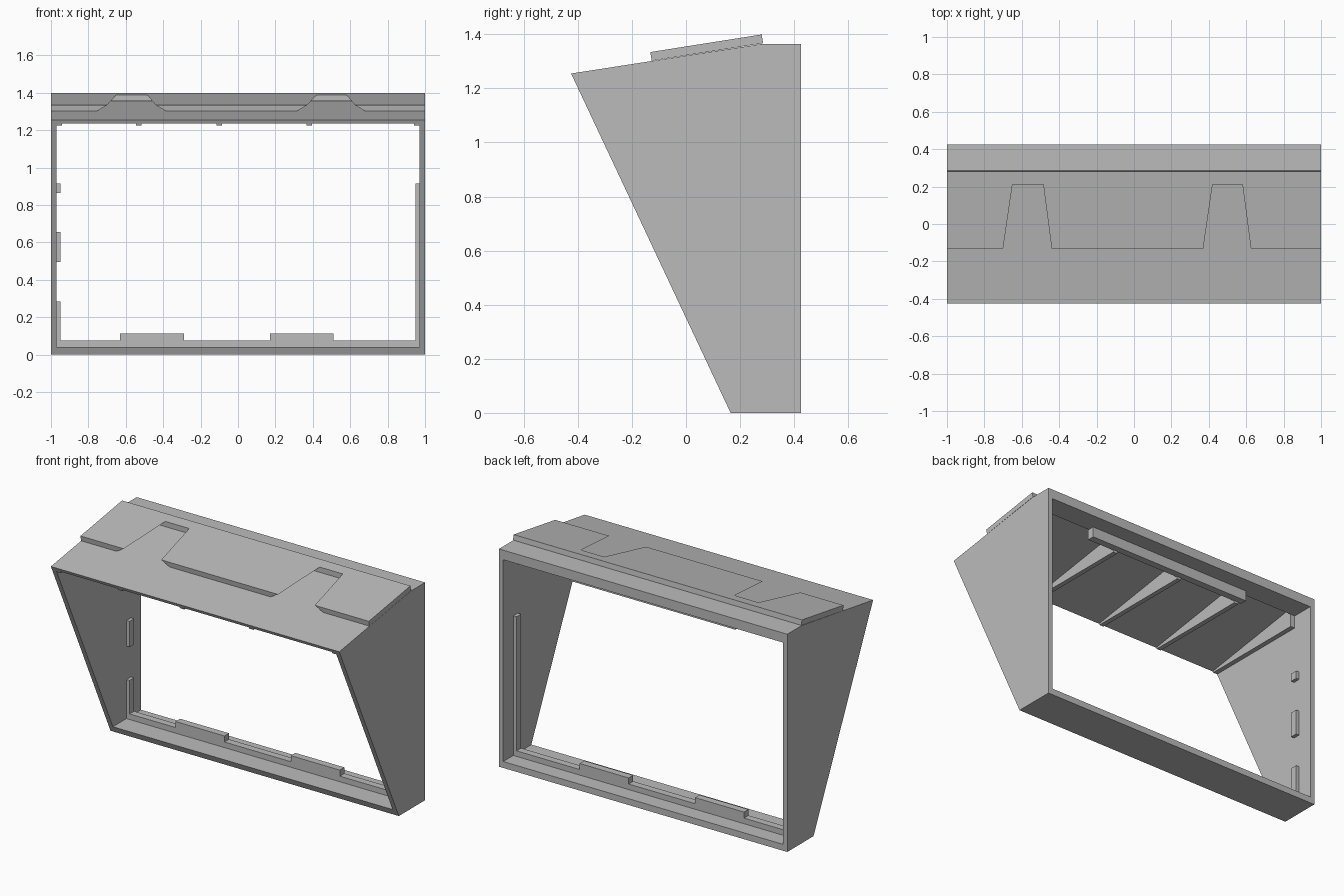
import bpy
import bmesh

cube = bpy.data.objects.get("Cube")
if cube:
    bpy.data.objects.remove(cube, do_unlink=True)

grey = bpy.data.materials.new("plain_grey")
grey.use_nodes = True
GREY = (0.5, 0.5, 0.5, 1)
grey.diffuse_color = GREY
grey.node_tree.nodes["Principled BSDF"].inputs["Base Color"].default_value = GREY


def loft(name, ring_a, ring_b):
    """Closed solid between two matching outlines."""
    bm = bmesh.new()
    a = [bm.verts.new(p) for p in ring_a]
    b = [bm.verts.new(p) for p in ring_b]
    bm.faces.new(a)
    bm.faces.new(b[::-1])
    for i in range(len(a)):
        j = (i + 1) % len(a)
        bm.faces.new((a[j], a[i], b[i], b[j]))
    bmesh.ops.recalc_face_normals(bm, faces=bm.faces)
    mesh = bpy.data.meshes.new(name)
    bm.to_mesh(mesh)
    bm.free()
    mesh.materials.append(grey)
    obj = bpy.data.objects.new(name, mesh)
    bpy.context.collection.objects.link(obj)
    return obj


def prism(name, profile, x0, x1):
    """Extrude a (y, z) side profile along x."""
    return loft(name, [(x0, y, z) for y, z in profile],
                [(x1, y, z) for y, z in profile])


def block(name, x0, x1, y0, y1, z0, z1):
    return prism(name, [(y0, z0), (y1, z0), (y1, z1), (y0, z1)], x0, x1)


SLOPE = 0.158
BACK = 0.425
INNER = 0.97
LIP0, LIP1 = 0.28, 0.325      # depth range of the retaining lip


def roof(y):
    return 1.255 + SLOPE * (y + BACK)


def front(z):
    return 0.165 - 0.47 * z


# Side walls
side = [(0.165, 0), (BACK, 0), (BACK, 1.365), (0.285, 1.365), (-BACK, 1.255)]
for label, s in (("left", 1), ("right", -1)):
    prism(label + "_wall", side, s * INNER, s)

# Sloped roof with a thicker flat rear rim
prism("roof", [(-BACK, 1.255), (0.285, 1.365), (BACK, 1.365), (BACK, 1.305),
               (0.285, 1.305), (0.285, 1.345), (front(1.235), 1.235)],
      -INNER, INNER)

# Raised roof plate with two undercut tapered notches
def plate_ring(grow, y_front, y_end, lift):
    pts = [(-1, y_front)]
    for f0, b0, b1, f1 in ((-0.70, -0.65, -0.485, -0.44),
                           (0.37, 0.42, 0.58, 0.625)):
        pts += [(f0 - grow, y_front), (b0 - grow, 0.21),
                (b1 + grow, 0.21), (f1 + grow, y_front)]
    pts += [(1, y_front), (1, y_end), (-1, y_end)]
    return [(x, y, roof(y) + lift) for x, y in pts]


loft("roof_plate", plate_ring(0.055, -0.127, 0.285, 0),
     plate_ring(0, -0.132, 0.28, 0.033))

# Ribs beneath the roof
for i, x in enumerate((-0.955, -0.53, -0.10, 0.38, 0.955)):
    prism(f"roof_rib_{i + 1}",
          [(front(1.235), 1.237), (front(1.225), 1.225),
           (0.285, 1.225), (0.285, 1.345)], x - 0.015, x + 0.015)

# Bar hanging from the rear rim
block("upper_bar", -0.57, 0.58, LIP0, LIP1, 1.24, 1.306)

# Sill, its ridge and raised tabs
prism("sill", [(front(0), 0), (BACK, 0), (BACK, 0.04), (front(0.04), 0.04)],
      -INNER, INNER)
block("sill_ridge", -INNER, INNER, LIP0, LIP1, 0.039, 0.075)
for i, (x0, x1) in enumerate(((-0.63, -0.29), (0.17, 0.51))):
    block(f"sill_tab_{i + 1}", x0, x1, LIP0, LIP1, 0.074, 0.113)

# Lips on the side walls: one long strip, three short tabs
block("left_strip", 0.948, INNER, LIP0, LIP1, 0.04, 0.915)
for i, (z0, z1) in enumerate(((0.04, 0.285), (0.495, 0.655), (0.865, 0.915))):
    block(f"right_tab_{i + 1}", -INNER, -0.948, LIP0, LIP1, z0, z1)
